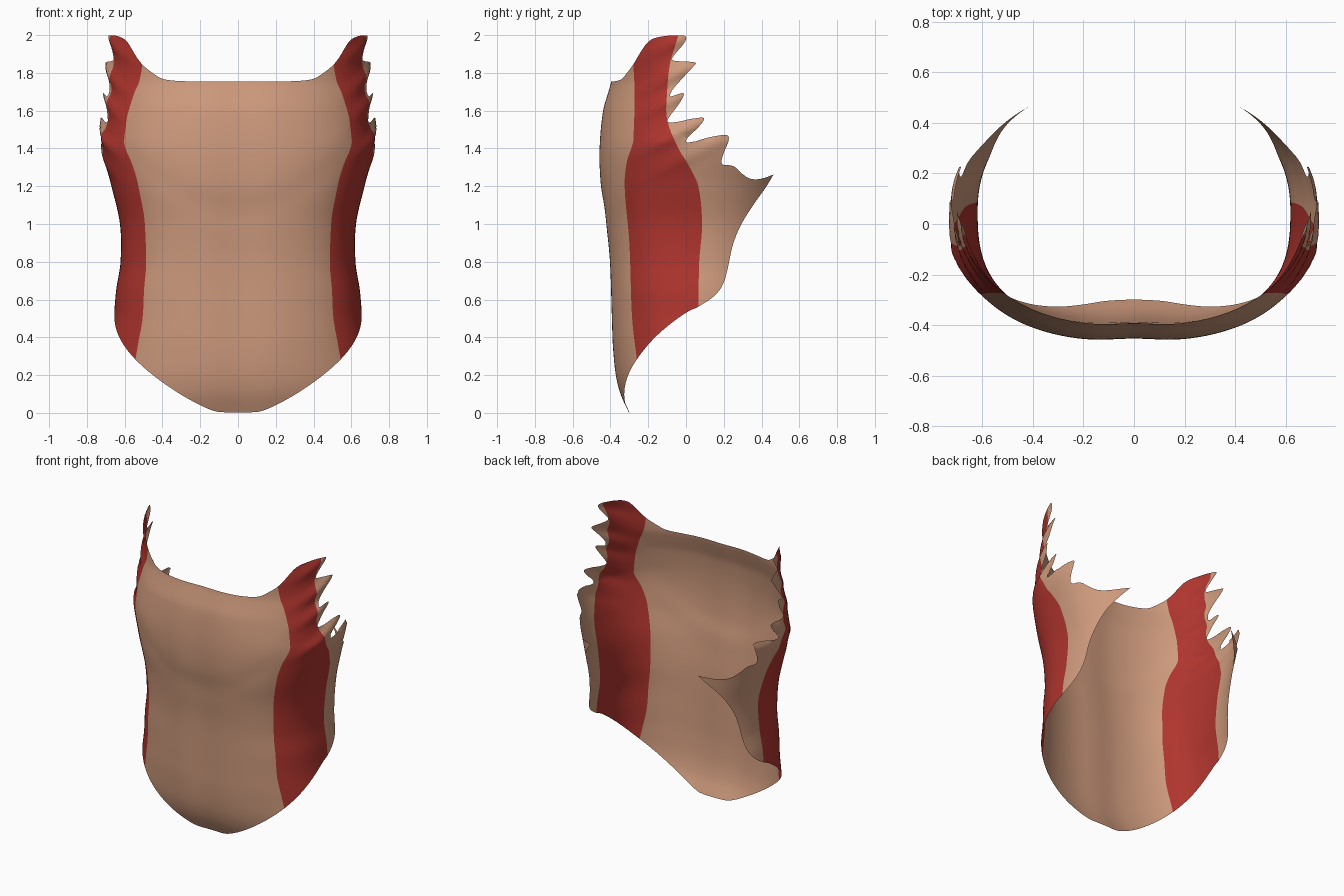
import bpy, math
from mathutils import Vector
from mathutils.geometry import delaunay_2d_cdt

if "Cube" in bpy.data.objects:
    bpy.data.objects.remove(bpy.data.objects["Cube"])

YC, BACK, P_BACK, TS = 0.05, 0.50, 0.92, 0.62   # widest y, rear depth, rear roundness, angle scale


def curve(pts):
    """Smooth interpolation through (z, value) points."""
    def slope(i):
        a, b = pts[max(i - 1, 0)], pts[min(i + 1, len(pts) - 1)]
        return (b[1] - a[1]) / (b[0] - a[0])

    def f(z):
        if z <= pts[0][0]:
            return pts[0][1]
        for i in range(len(pts) - 1):
            (z0, v0), (z1, v1) = pts[i], pts[i + 1]
            if z <= z1:
                h = z1 - z0
                s = (z - z0) / h
                return ((2*s**3 - 3*s*s + 1) * v0 + (s**3 - 2*s*s + s) * h * slope(i)
                        + (3*s*s - 2*s**3) * v1 + (s**3 - s*s) * h * slope(i + 1))
        return pts[-1][1]
    return f


# Half width, front depth, front roundness and the red panel's borders, by height
width = curve([(0, .72), (.2, .72), (.35, .69), (.5, .66), (.65, .645), (.8, .622), (1, .625),
               (1.2, .67), (1.4, .72), (1.55, .715), (1.7, .70), (1.85, .685), (2, .675)])
front = curve([(0, -.31), (.1, -.355), (.2, -.38), (.35, -.395), (.5, -.40), (.8, -.41), (1, -.43),
               (1.2, -.458), (1.4, -.465), (1.6, -.448), (1.7, -.42), (1.76, -.405), (2, -.405)])
roundness = curve([(0, .9), (.25, .88), (.5, .81), (.9, .76), (1.2, .78), (1.35, .81),
                   (1.6, .88), (1.8, .9)])
red_front = curve([(.28, -.26), (.5, -.285), (.9, -.30), (1.2, -.325), (1.33, -.315),
                   (1.45, -.28), (1.85, -.28), (1.9, -.32), (2, -.32)])
red_back = curve([(.5, .065), (.8, .07), (1, .085), (1.2, .065), (1.3, .02), (1.4, -.04),
                  (1.55, -.10), (1.7, -.10), (1.85, -.085), (1.92, -.065), (2, -.04)])
# spike tips: y, z, strength of the ridge behind each
TIPS = [(.22, 1.46, .25), (.10, 1.555, 1), (-.01, 1.69, 1), (.05, 1.85, 1), (0, 1.995, .9)]


def from_x(x, z):
    return Vector((TS * math.asin(min(1, (x / width(z)) ** (1 / roundness(z)))), z))


def from_y(y, z):
    p, depth = (roundness(z), YC - front(z)) if y < YC else (P_BACK, BACK)
    r = max(-1, min(1, (YC - y) / depth))
    return Vector((TS * math.acos(math.copysign(abs(r) ** (1 / p), r)), z))


def surface(t, z):
    """Wrap a flat (angle, height) point round the body."""
    a = t / TS
    c = math.cos(a)
    p, depth = (roundness(z), YC - front(z)) if c > 0 else (P_BACK, BACK)
    y = YC - depth * math.copysign(abs(c) ** p, c)
    s = max(0.0, math.sin(a)) ** p
    # ridges running forward and down from the spikes
    k = max(0, min(1, (y + .36) / .34))
    k = k * k * (3 - 2 * k)
    ridge = sum(g * math.exp(-((z - zt + .5 * (yt - y)) / .038) ** 2) for yt, zt, g in TIPS)
    x = s * (width(z) + k * (.024 * ridge - .008 * (z > 1.45)))
    # slight hollow down the front centre and a soft rib arch
    y += .012 * math.exp(-(x / .13) ** 2)
    arch = 1.08 + .9 * x * x
    y += .004 * math.exp(-((z - arch) / .08) ** 2) * max(0, c)
    return Vector((x, y, z))


def chaikin(pts):
    out = [pts[0]]
    for a, b in zip(pts, pts[1:]):
        out += [a.lerp(b, .25), a.lerp(b, .75)]
    return out + [pts[-1]]


# Outline of one half: bottom hem, rear edge, spikes, shoulder, neckline
hem = [(0, .003), (.09, .003), (.13, .01), (.20, .04), (.30, .095), (.40, .162), (.48, .225), (.54, .28)]
rear = [(-.17, .395), (-.05, .495), (.06, .56), (.15, .615), (.20, .68), (.225, .78), (.245, .89),
        (.29, 1.0), (.36, 1.11), (.43, 1.205), (.463, 1.262), (.463, 1.262), (.40, 1.238),
        (.34, 1.235), (.29, 1.27), (.25, 1.313), (.18, 1.31), (.20, 1.38), (.228, 1.44),
        (.225, 1.472), (.19, 1.472), (.10, 1.455), (.02, 1.43), (-.01, 1.435), (.04, 1.49), (.098, 1.55),
        (.095, 1.565), (.04, 1.56), (-.04, 1.54), (-.11, 1.535), (-.08, 1.58), (-.04, 1.63), (-.008, 1.685),
        (-.015, 1.695), (-.05, 1.685), (-.09, 1.67), (-.075, 1.71), (-.02, 1.77), (.055, 1.845),
        (.05, 1.858), (-.01, 1.86), (-.085, 1.865), (-.05, 1.91), (-.005, 1.96), (.005, 1.993),
        (-.02, 2.0), (-.10, 1.998), (-.19, 1.98), (-.235, 1.92), (-.28, 1.84), (-.32, 1.79)]
neck = [(.40, 1.765), (.30, 1.755), (.15, 1.755), (0, 1.755)]
outline = [from_x(*p) for p in hem] + [from_y(*p) for p in rear] + [from_x(*p) for p in neck]
for _ in range(3):
    outline = chaikin(outline)

# Points along the red borders, then a regular grid over the rest
n = len(outline)
STEP = .02
borders = [from_y(f(z), z) for f in (red_front, red_back) for z in (.25 + .012 * i for i in range(146))]
points = list(outline)


def add_clear(q, others, gap):
    if min((q - o).length_squared for o in others) > gap * gap:
        points.append(q)


for q in borders:
    add_clear(q, outline, .005)
for i in range(100):
    for j in range(1, 100):
        add_clear(Vector((i * STEP, j * STEP)), outline + borders, .0095)
flat, _, tris, *_ = delaunay_2d_cdt(points, [], [list(range(n))], 1, 1e-5)

mesh = bpy.data.meshes.new("torso_shell")
mesh.from_pydata([surface(max(0, p.x), p.y) for p in flat], [], [list(f) for f in tris])
for name, col in (("tan", (.62, .325, .205, 1)), ("dark_red", (.43, .035, .027, 1))):
    m = bpy.data.materials.new(name)
    m.diffuse_color = col
    m.use_nodes = True
    m.node_tree.nodes["Principled BSDF"].inputs["Base Color"].default_value = m.diffuse_color
    mesh.materials.append(m)

# Red side panels between the two borders
for f, tri in zip(mesh.polygons, tris):
    t, z = sum((flat[v] for v in tri), Vector((0, 0))) / len(tri)
    f.material_index = int(from_y(red_front(z), z).x < t < from_y(red_back(z), z).x)
    f.use_smooth = True
mesh.update()

torso = bpy.data.objects.new("torso_shell", mesh)
bpy.context.collection.objects.link(torso)
mirror = torso.modifiers.new("mirror", 'MIRROR')
mirror.use_clip = True
mirror.merge_threshold = .001
